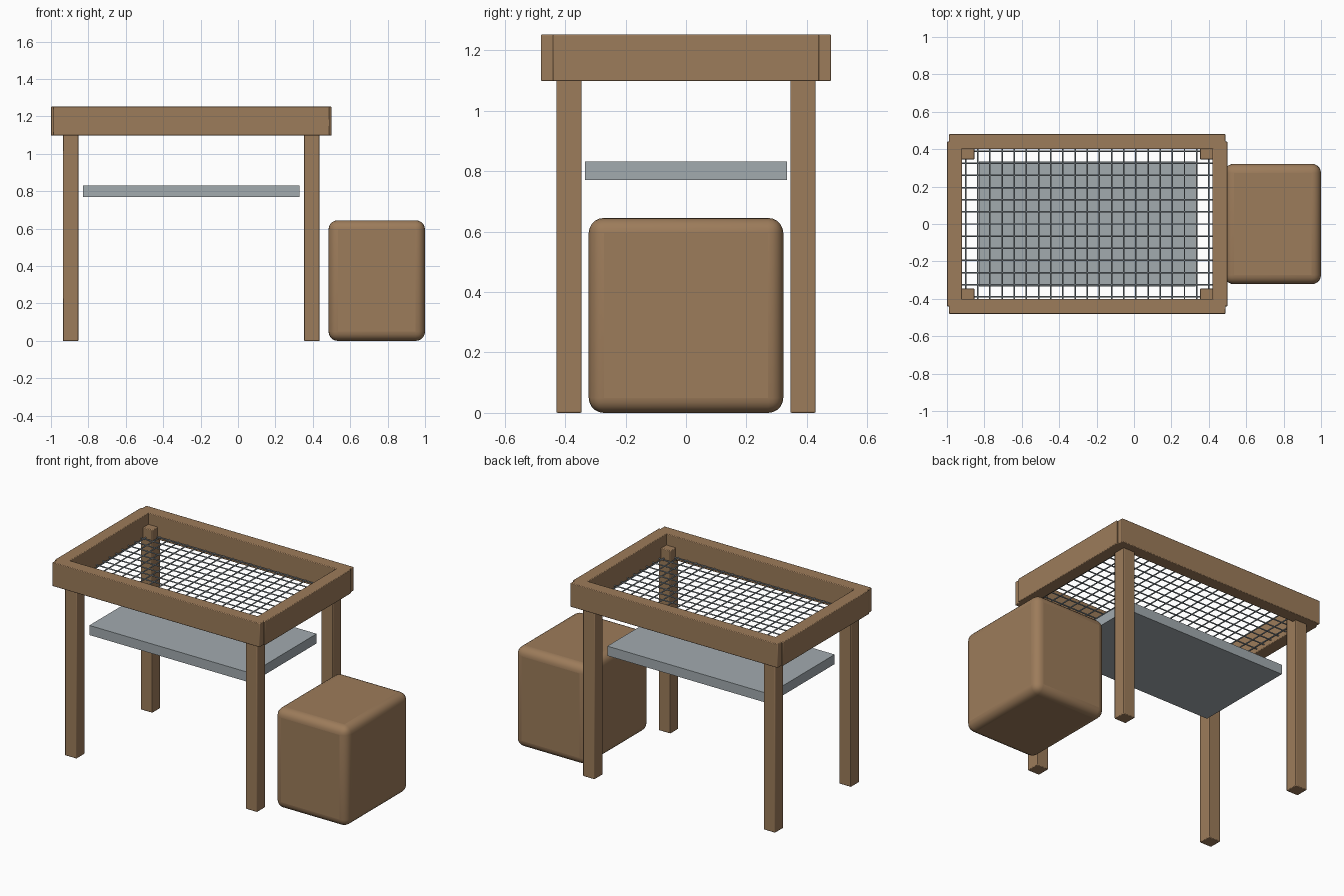
import bpy, math
from mathutils import Matrix

if "Cube" in bpy.data.objects:
    bpy.data.objects.remove(bpy.data.objects["Cube"])


def material(name, color):
    m = bpy.data.materials.new(name)
    m.diffuse_color = (*color, 1)
    m.use_nodes = True
    m.node_tree.nodes["Principled BSDF"].inputs["Base Color"].default_value = m.diffuse_color
    return m


WOOD = material("brown wood", (0.335, 0.2, 0.103))
SLATE = material("slate grey", (0.36, 0.405, 0.43))
WIRE = material("steel wire", (0.28, 0.325, 0.355))


def box(name, lo, hi, mat, bevel=0.0, segments=1):
    """Axis-aligned box between two corners, with optional rounded edges."""
    center = [(a + b) / 2 for a, b in zip(lo, hi)]
    size = [b - a for a, b in zip(lo, hi)]
    bpy.ops.mesh.primitive_cube_add(size=1, location=center)
    ob = bpy.context.object
    ob.name = name
    ob.data.transform(Matrix.Diagonal((*size, 1)))
    ob.data.materials.append(mat)
    if bevel:
        mod = ob.modifiers.new("rounded_edges", 'BEVEL')
        mod.width = bevel
        mod.segments = segments
        bpy.ops.object.shade_smooth_by_angle(angle=math.radians(40))
    return ob


def rod_set(name, axis, length, count, spacing, center):
    """A single rod repeated sideways with an array modifier."""
    rot = (0, math.pi / 2, 0) if axis == 'X' else (math.pi / 2, 0, 0)
    bpy.ops.mesh.primitive_cylinder_add(vertices=8, radius=0.004, depth=length, rotation=rot)
    ob = bpy.context.object
    bpy.ops.object.transform_apply(location=False, rotation=True, scale=False)
    ob.name = name
    side = 1 if axis == 'X' else 0
    ob.location = center
    ob.location[side] -= spacing * (count - 1) / 2
    arr = ob.modifiers.new("repeat", 'ARRAY')
    arr.count = count
    arr.use_relative_offset = False
    arr.use_constant_offset = True
    arr.constant_offset_displace = [0, spacing, 0] if side == 1 else [spacing, 0, 0]
    ob.data.materials.append(WIRE)
    bpy.ops.object.shade_smooth_by_angle(angle=math.radians(50))
    return ob


CX = -0.25  # table centre along x

# Open top frame: two long rails and two short rails
for label, s in (("front", -1), ("back", 1)):
    y0, y1 = sorted((s * 0.40, s * 0.48))
    box(label + "_rail", (CX - 0.74, y0, 1.098), (CX + 0.74, y1, 1.252), WOOD, 0.004, 2)
for label, s in (("left", -1), ("right", 1)):
    x0, x1 = sorted((CX + s * 0.67, CX + s * 0.75))
    box(label + "_rail", (x0, -0.44, 1.098), (x1, 0.44, 1.252), WOOD, 0.004, 2)

# Four legs reaching up inside the frame
for xl, sx in (("left", -1), ("right", 1)):
    for yl, sy in (("front", -1), ("back", 1)):
        cx, cy = CX + sx * 0.645, sy * 0.387
        box(f"{yl}_{xl}_leg", (cx - 0.0415, cy - 0.0415, 0),
            (cx + 0.0415, cy + 0.0415, 1.18), WOOD, 0.004, 2)

# Wire grid stretched across the frame
rod_set("long_wires", 'X', 1.34, 13, 0.065, (CX, 0, 1.12))
rod_set("cross_wires", 'Y', 0.80, 21, 0.065, (CX, 0, 1.12))

# Hanging slab below the grid
box("shelf", (-0.828, -0.334, 0.77), (0.328, 0.334, 0.832), SLATE)

# Rounded seat block beside the table
box("seat", (0.484, -0.322, 0), (1.0, 0.322, 0.645), WOOD, 0.05, 5)
